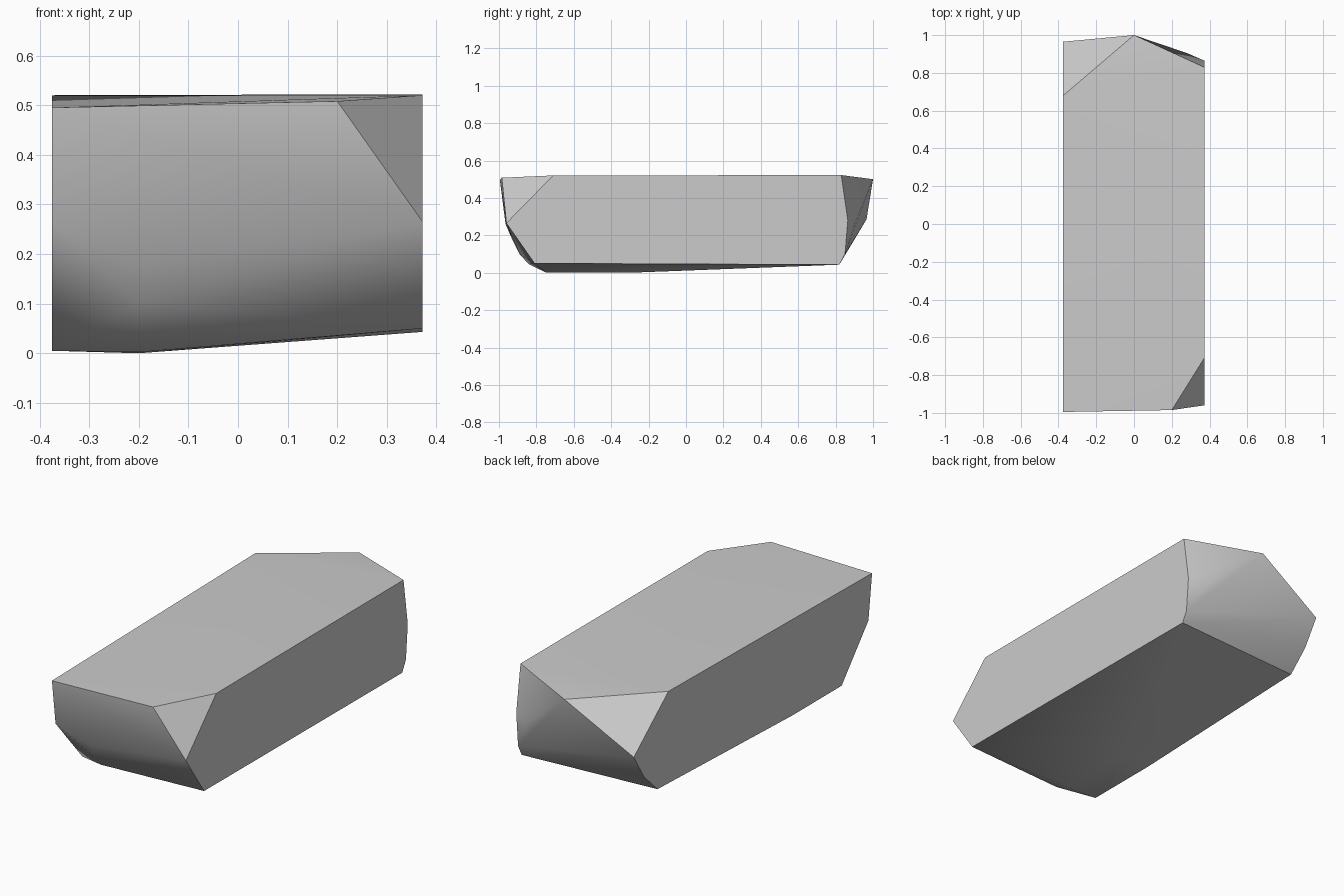
import bpy
import bmesh

# Remove the default object
cube = bpy.data.objects.get("Cube")
if cube:
    bpy.data.objects.remove(cube, do_unlink=True)


def make_material(name, colour):
    mat = bpy.data.materials.new(name)
    mat.use_nodes = True
    mat.diffuse_color = colour
    mat.node_tree.nodes["Principled BSDF"].inputs["Base Color"].default_value = colour
    return mat


def hull_object(name, points, material):
    """Wrap a convex solid around the given corner points."""
    bm = bmesh.new()
    verts = [bm.verts.new(p) for p in points]
    result = bmesh.ops.convex_hull(bm, input=verts)
    loose = {v for v in result["geom_interior"] + result["geom_unused"]
             if isinstance(v, bmesh.types.BMVert)}
    bmesh.ops.delete(bm, geom=list(loose), context="VERTS")
    bmesh.ops.recalc_face_normals(bm, faces=bm.faces)
    mesh = bpy.data.meshes.new(name)
    bm.to_mesh(mesh)
    bm.free()
    mesh.materials.append(material)
    obj = bpy.data.objects.new(name, mesh)
    bpy.context.collection.objects.link(obj)
    return obj


def at_x(x, profile):
    """Place a side profile of (y, z) points at one width position."""
    return [(x, y, z) for y, z in profile]


# Right flank: flat wall with a chamfered upper rear corner and sloping nose
right_wall = at_x(-0.375, [
    (0.68, 0.52), (0.965, 0.285), (0.88, 0.15), (0.77, 0.045),
    (-0.34, 0.005), (-0.745, 0.005), (-0.965, 0.26), (-0.995, 0.495)])

# Left flank: chamfered upper front corner and bowed rear edge
left_wall = at_x(0.372, [
    (0.83, 0.522), (0.865, 0.28), (0.85, 0.1), (0.82, 0.043),
    (-0.81, 0.05), (-0.96, 0.265), (-0.71, 0.52)])

# Rounded keel under the nose, and the peaks of both ends
nose_keel = at_x(-0.2, [
    (-0.93, 0.18), (-0.89, 0.1), (-0.84, 0.045), (-0.75, 0.002), (-0.3, 0.0)])
end_peaks = [(0.2, -0.985, 0.508), (0.0, 1.0, 0.5), (0.28, 0.905, 0.27)]

# Block body
stone = make_material("plain grey", (0.6, 0.6, 0.6, 1.0))
block = hull_object("block_body", right_wall + left_wall + nose_keel + end_peaks, stone)

# Smooth the rounded ends, keep the crisp edges
bpy.ops.object.select_all(action="DESELECT")
block.select_set(True)
bpy.context.view_layer.objects.active = block
bpy.ops.object.shade_smooth_by_angle(angle=0.52)
